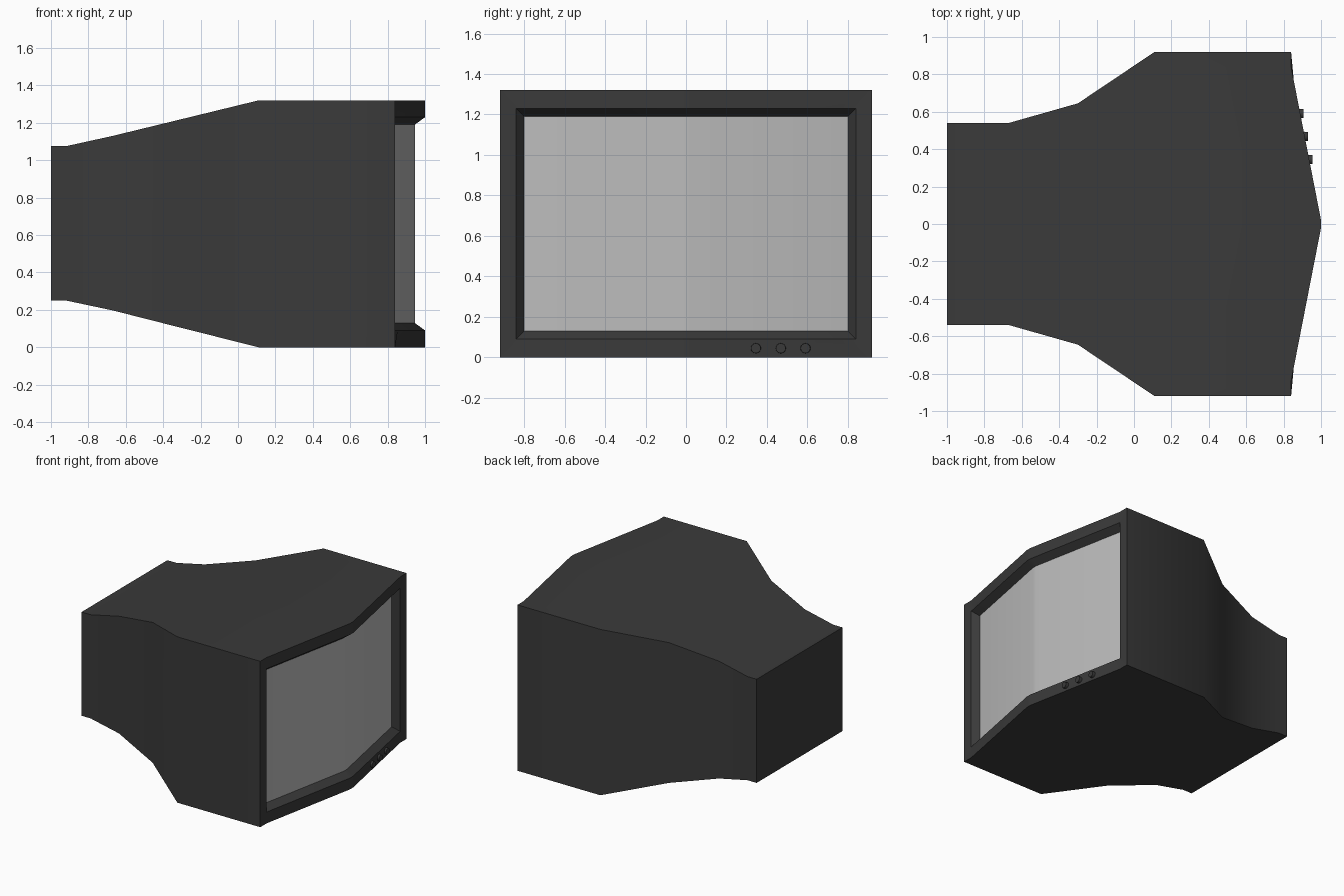
import bpy, bmesh, math
from mathutils import Matrix

if "Cube" in bpy.data.objects:
    bpy.data.objects.remove(bpy.data.objects["Cube"])


def material(name, v):
    m = bpy.data.materials.new(name)
    m.diffuse_color = (v, v, v, 1)
    m.use_nodes = True
    m.node_tree.nodes["Principled BSDF"].inputs["Base Color"].default_value = m.diffuse_color
    return m


def finish(bm, name, mat, angle=35):
    bmesh.ops.recalc_face_normals(bm, faces=bm.faces)
    me = bpy.data.meshes.new(name)
    bm.to_mesh(me)
    bm.free()
    ob = bpy.data.objects.new(name, me)
    bpy.context.collection.objects.link(ob)
    me.materials.append(mat)
    bpy.ops.object.select_all(action='DESELECT')
    bpy.context.view_layer.objects.active = ob
    ob.select_set(True)
    bpy.ops.object.shade_smooth_by_angle(angle=math.radians(angle))
    return ob


def front_x(y):
    # Bowed front: flat at the outer rim, peaked in the middle
    t = (0.84 - abs(y)) / 0.82
    return 0.84 + 0.16 * min(max(t, 0), 1)


def ring(w, z0, z1, x=None, inset=0.0):
    # Closed section: bottom row then top row
    ys = [-w, -w * 0.913, -0.02, 0.02, w * 0.913, w]
    px = lambda y: front_x(y) - inset if x is None else x
    return [(px(y), y, z0) for y in ys] + [(px(y), y, z1) for y in reversed(ys)]


dark = material("dark_plastic", 0.042)
grey = material("screen_grey", 0.5)

# Cabinet: lofted from the back to the bowed bezel and its bevelled opening
screen_ring = ring(0.80, 0.13, 1.19, inset=0.055)
sections = [ring(0.54, 0.25, 1.075, -1.0),
            ring(0.54, 0.25, 1.075, -0.92),
            ring(0.54, 0.197, 1.13, -0.67),
            ring(0.645, 0.103, 1.22, -0.30),
            ring(0.92, 0.0, 1.32, 0.11),
            ring(0.92, 0.0, 1.32),
            ring(0.84, 0.09, 1.23),
            screen_ring]
bm = bmesh.new()
loops = [[bm.verts.new(p) for p in s] for s in sections]
for a, b in zip(loops, loops[1:]):
    for i in range(len(a)):
        j = (i + 1) % len(a)
        bm.faces.new((a[i], a[j], b[j], b[i]))
bm.faces.new(loops[0])
finish(bm, "cabinet", dark)

# Screen: vertical strips filling the opening
bm = bmesh.new()
v = [bm.verts.new(p) for p in screen_ring]
for i in range(5):
    bm.faces.new((v[i], v[i + 1], v[10 - i], v[11 - i]))
screen = finish(bm, "screen", grey)
if screen.data.polygons[0].normal.x < 0:
    screen.data.flip_normals()

# Control knobs along the lower bezel
for n, y in enumerate((0.345, 0.468, 0.59)):
    bm = bmesh.new()
    bmesh.ops.create_cone(bm, cap_ends=True, segments=16, radius1=0.027,
                          radius2=0.024, depth=0.05,
                          matrix=Matrix.Translation((front_x(y) - 0.007, y, 0.045))
                          @ Matrix.Rotation(math.pi / 2, 4, 'Y'))
    finish(bm, f"knob_{n + 1}", dark)
